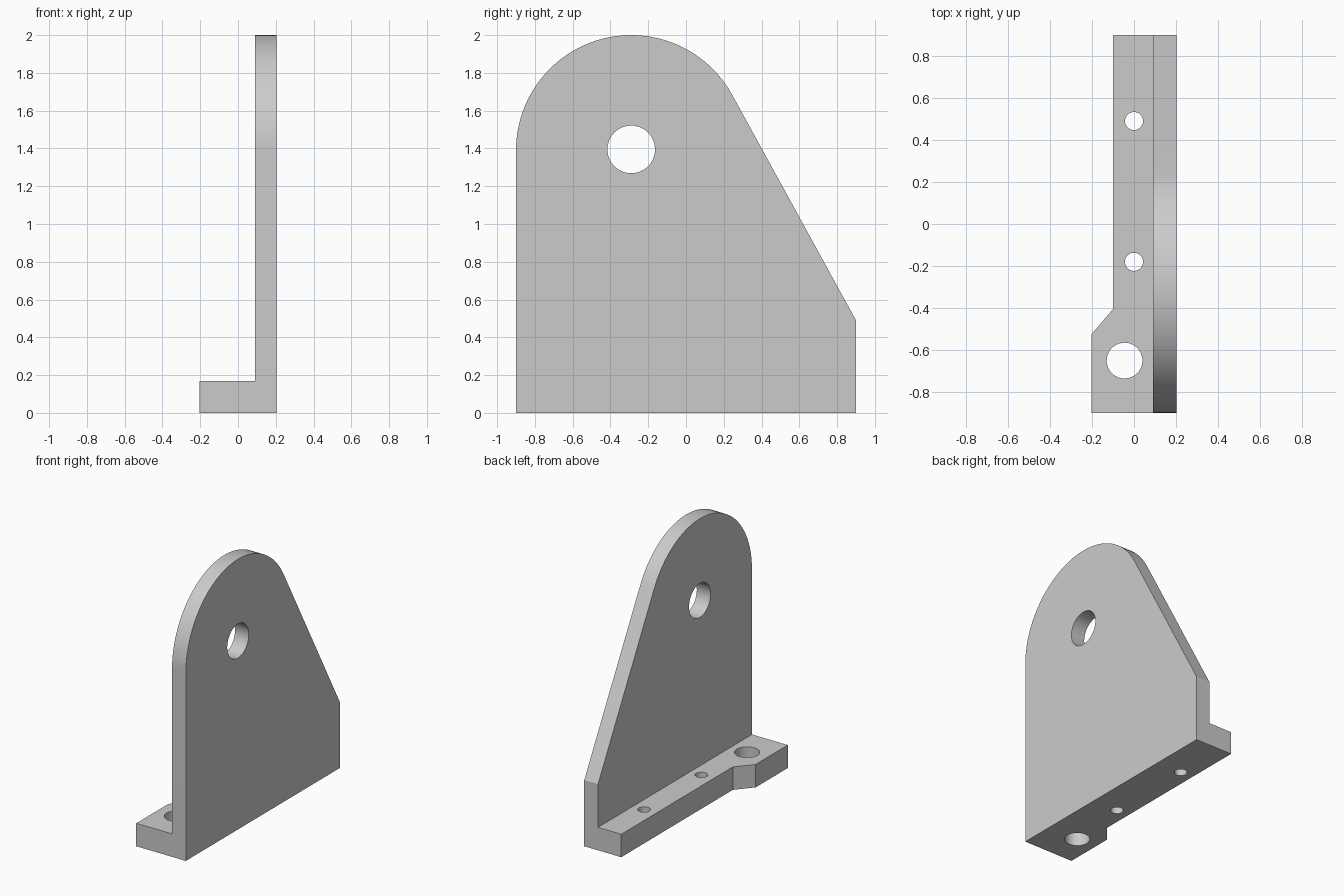
import bpy, bmesh
from math import cos, sin, pi, acos, atan2, hypot
from mathutils import Vector

if "Cube" in bpy.data.objects:
    bpy.data.objects.remove(bpy.data.objects["Cube"], do_unlink=True)

grey = bpy.data.materials.new("plain_grey")
grey.use_nodes = True
grey.diffuse_color = (0.6, 0.6, 0.6, 1)
grey.node_tree.nodes["Principled BSDF"].inputs["Base Color"].default_value = grey.diffuse_color


def prism(name, points, direction):
    """Extrude a flat outline into a closed solid."""
    bm = bmesh.new()
    face = bm.faces.new([bm.verts.new(p) for p in points])
    new = bmesh.ops.extrude_face_region(bm, geom=[face])["geom"]
    bmesh.ops.translate(bm, vec=Vector(direction),
                        verts=[v for v in new if isinstance(v, bmesh.types.BMVert)])
    bmesh.ops.recalc_face_normals(bm, faces=bm.faces)
    mesh = bpy.data.meshes.new(name)
    bm.to_mesh(mesh)
    bm.free()
    mesh.materials.append(grey)
    obj = bpy.data.objects.new(name, mesh)
    bpy.context.collection.objects.link(obj)
    return obj


def circle(u, v, r, start=0, sweep=2 * pi, n=64):
    return [(u + r * cos(start + sweep * i / n), v + r * sin(start + sweep * i / n))
            for i in range(n)]


def combine(body, tool, operation):
    """Apply a boolean and discard the tool."""
    bpy.context.view_layer.objects.active = body
    mod = body.modifiers.new(operation, 'BOOLEAN')
    mod.operation, mod.object, mod.solver = operation, tool, 'EXACT'
    bpy.ops.object.modifier_apply(modifier=mod.name)
    bpy.data.objects.remove(tool, do_unlink=True)


HALF_X, HALF_Y, FOOT_Z, PLATE_X = 0.203, 0.9, 0.17, 0.09

# Upright plate: rounded head whose sloped edge is tangent to the arc
cy, cz, radius, corner_z = -0.29, 1.39, 0.61, 0.49
dy, dz = HALF_Y - cy, corner_z - cz
tangent = atan2(dz, dy) + acos(radius / hypot(dy, dz))
outline = [(-HALF_Y, 0), (HALF_Y, 0), (HALF_Y, corner_z)]
outline += circle(cy, cz, radius, tangent, pi - tangent, 48) + [(-HALF_Y, cz)]
bracket = prism("bracket", [(PLATE_X, y, z) for y, z in outline], (HALF_X - PLATE_X, 0, 0))

# Foot flange, widened around the large hole
foot = [(0.15, -HALF_Y), (0.15, HALF_Y), (-0.1, HALF_Y), (-0.1, -0.405),
        (-HALF_X, -0.525), (-HALF_X, -HALF_Y)]
combine(bracket, prism("foot", [(x, y, 0) for x, y in foot], (0, 0, FOOT_Z)), 'UNION')

# Bore through the plate
bore = [(0, y, z) for y, z in circle(cy, cz + 0.005, 0.126)]
combine(bracket, prism("bore_cutter", bore, (0.5, 0, 0)), 'DIFFERENCE')

# Vertical holes through the foot
for x, y, r in [(-0.045, -0.65, 0.085), (0, -0.18, 0.043), (0, 0.49, 0.043)]:
    hole = [(u, v, -0.1) for u, v in circle(x, y, r, n=48)]
    combine(bracket, prism("hole_cutter", hole, (0, 0, 0.4)), 'DIFFERENCE')

# Smooth the curves, keep the edges crisp
bpy.ops.object.select_all(action='DESELECT')
bracket.select_set(True)
bpy.context.view_layer.objects.active = bracket
bpy.ops.object.shade_smooth_by_angle(angle=pi / 8)
